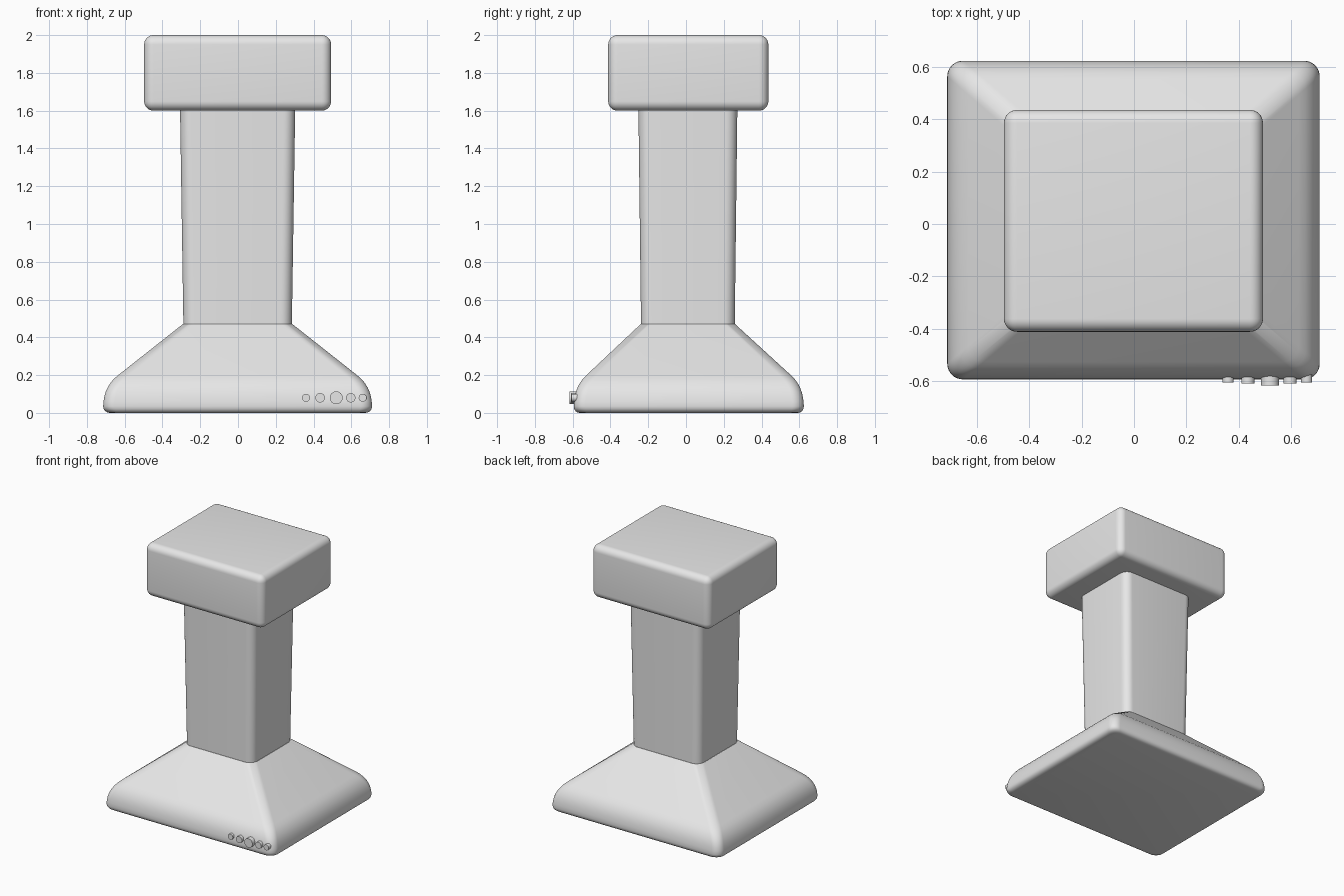
import bpy, bmesh
from math import cos, sin, pi, radians

cube = bpy.data.objects.get("Cube")
if cube:
    bpy.data.objects.remove(cube, do_unlink=True)

grey = bpy.data.materials.new("light grey")
grey.use_nodes = True
grey.diffuse_color = (0.8, 0.8, 0.8, 1)
grey.node_tree.nodes["Principled BSDF"].inputs["Base Color"].default_value = grey.diffuse_color


def finish(name, bm):
    bmesh.ops.recalc_face_normals(bm, faces=bm.faces)
    mesh = bpy.data.meshes.new(name)
    bm.to_mesh(mesh)
    bm.free()
    mesh.materials.append(grey)
    obj = bpy.data.objects.new(name, mesh)
    bpy.context.collection.objects.link(obj)
    bpy.ops.object.select_all(action='DESELECT')
    bpy.context.view_layer.objects.active = obj
    obj.select_set(True)
    bpy.ops.object.shade_smooth_by_angle(angle=radians(32))
    return obj


def rounded_ring(bm, hx, hy, cx, cy, z, r, steps=8):
    """One rounded-rectangle cross-section."""
    ring = []
    for k, (sx, sy) in enumerate([(1, 1), (-1, 1), (-1, -1), (1, -1)]):
        for i in range(steps + 1):
            a = pi / 2 * (k + i / steps)
            ring.append(bm.verts.new((cx + sx * (hx - r) + r * cos(a),
                                      cy + sy * (hy - r) + r * sin(a), z)))
    return ring


def loft(name, sections):
    """Skin the cross-sections and cap both ends."""
    bm = bmesh.new()
    rings = [rounded_ring(bm, *s) for s in sections]
    for a, b in zip(rings, rings[1:]):
        for i in range(len(a)):
            j = (i + 1) % len(a)
            bm.faces.new((a[i], a[j], b[j], b[i]))
    bm.faces.new(rings[0])
    bm.faces.new(rings[-1])
    return finish(name, bm)


# Flared base: (inset from the widest outline, height)
profile = [(0.035, 0), (0.022, 0.003), (0.01, 0.01), (0.003, 0.021), (0, 0.035),
           (0.002, 0.06), (0.006, 0.085), (0.013, 0.11), (0.023, 0.133),
           (0.037, 0.156), (0.055, 0.178), (0.08, 0.2), (0.422, 0.47)]
sections = []
for inset, z in profile:
    t = inset / 0.422
    sections.append((0.712 - inset, 0.609 - 0.359 * t,
                     -0.002, 0.015 - 0.005 * t, z, 0.06))
loft("flared_base", sections)

# Column, slightly wider at the top
loft("column", [(0.287, 0.248, -0.002, 0.01, 0.46, 0.06),
                (0.305, 0.262, -0.002, 0.01, 1.62, 0.06)])

# Rounded block on top
bm = bmesh.new()
bmesh.ops.create_cube(bm, size=1)
for v in bm.verts:
    v.co = (v.co.x * 0.99 - 0.002, v.co.y * 0.848 + 0.012, v.co.z * 0.4 + 1.8)
bmesh.ops.bevel(bm, geom=bm.edges[:], offset=0.05, segments=8, profile=0.5, affect='EDGES')
finish("top_block", bm)

# Row of round buttons on the front: (x, radius, front y)
buttons = [(0.36, 0.021, -0.606), (0.435, 0.025, -0.61), (0.52, 0.034, -0.618),
           (0.597, 0.025, -0.61), (0.66, 0.021, -0.606)]
for n, (x, r, front) in enumerate(buttons, 1):
    bm = bmesh.new()
    bmesh.ops.create_cone(bm, cap_ends=True, segments=32, radius1=r, radius2=r, depth=1)
    back = -0.57
    for v in bm.verts:
        px, py, pz = v.co
        v.co = (x + px, (front + back) / 2 + pz * (back - front), 0.08 + py)
    finish(f"button_{n}", bm)
